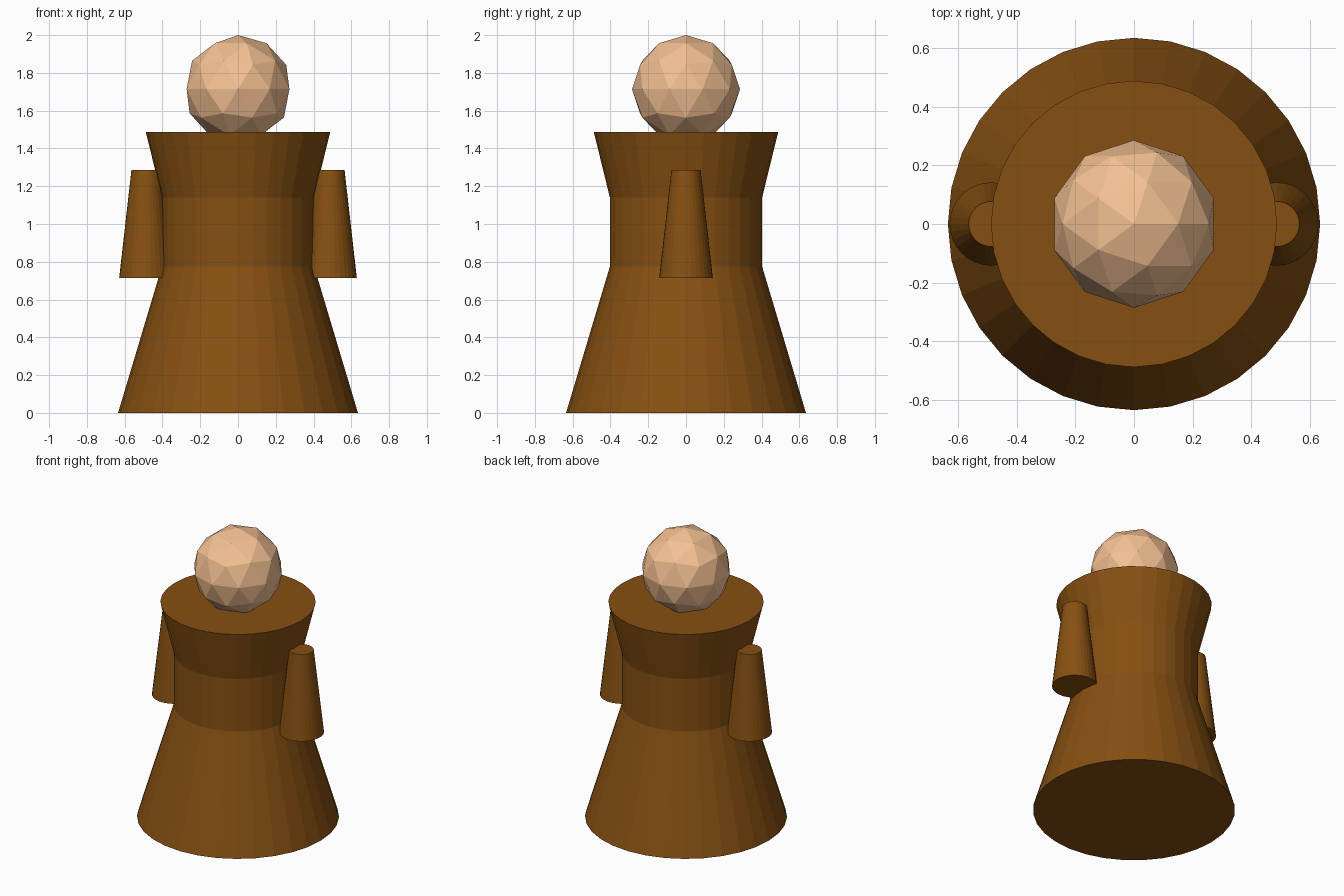
import bpy, bmesh, math

if "Cube" in bpy.data.objects:
    bpy.data.objects.remove(bpy.data.objects["Cube"])


def material(name, rgb):
    m = bpy.data.materials.new(name)
    m.diffuse_color = (*rgb, 1)
    m.use_nodes = True
    m.node_tree.nodes["Principled BSDF"].inputs["Base Color"].default_value = m.diffuse_color
    return m


def lathe(name, profile, mat, x=0.0, sides=32):
    """Stack of rings (radius, z), capped at both ends."""
    bm = bmesh.new()
    rings = [[bm.verts.new((x + r * math.sin(2 * math.pi * i / sides),
                            r * math.cos(2 * math.pi * i / sides), z))
              for i in range(sides)] for r, z in profile]
    for low, high in zip(rings, rings[1:]):
        for i in range(sides):
            j = (i + 1) % sides
            bm.faces.new((low[i], low[j], high[j], high[i]))
    bm.faces.new(rings[0])
    bm.faces.new(rings[-1])
    bmesh.ops.recalc_face_normals(bm, faces=bm.faces)
    mesh = bpy.data.meshes.new(name)
    bm.to_mesh(mesh)
    bm.free()
    mesh.materials.append(mat)
    obj = bpy.data.objects.new(name, mesh)
    bpy.context.collection.objects.link(obj)
    return obj


cloth = material("brown_cloth", (0.24, 0.08, 0.006))
skin = material("skin", (0.9, 0.53, 0.29))

# Robe: flared skirt, straight waist, widening chest
lathe("robe", [(0.635, 0), (0.403, 0.775), (0.403, 1.14), (0.488, 1.487)], cloth)

# Sleeves: tapered, one on each side
for side, x in (("left", -0.487), ("right", 0.487)):
    lathe(side + "_sleeve", [(0.142, 0.715), (0.077, 1.287)], cloth, x)

# Head: low-poly ball resting in the collar
bpy.ops.mesh.primitive_ico_sphere_add(subdivisions=2, radius=0.286,
                                      location=(0, 0, 1.714))
head = bpy.context.object
head.name = "head"
head.data.materials.append(skin)
